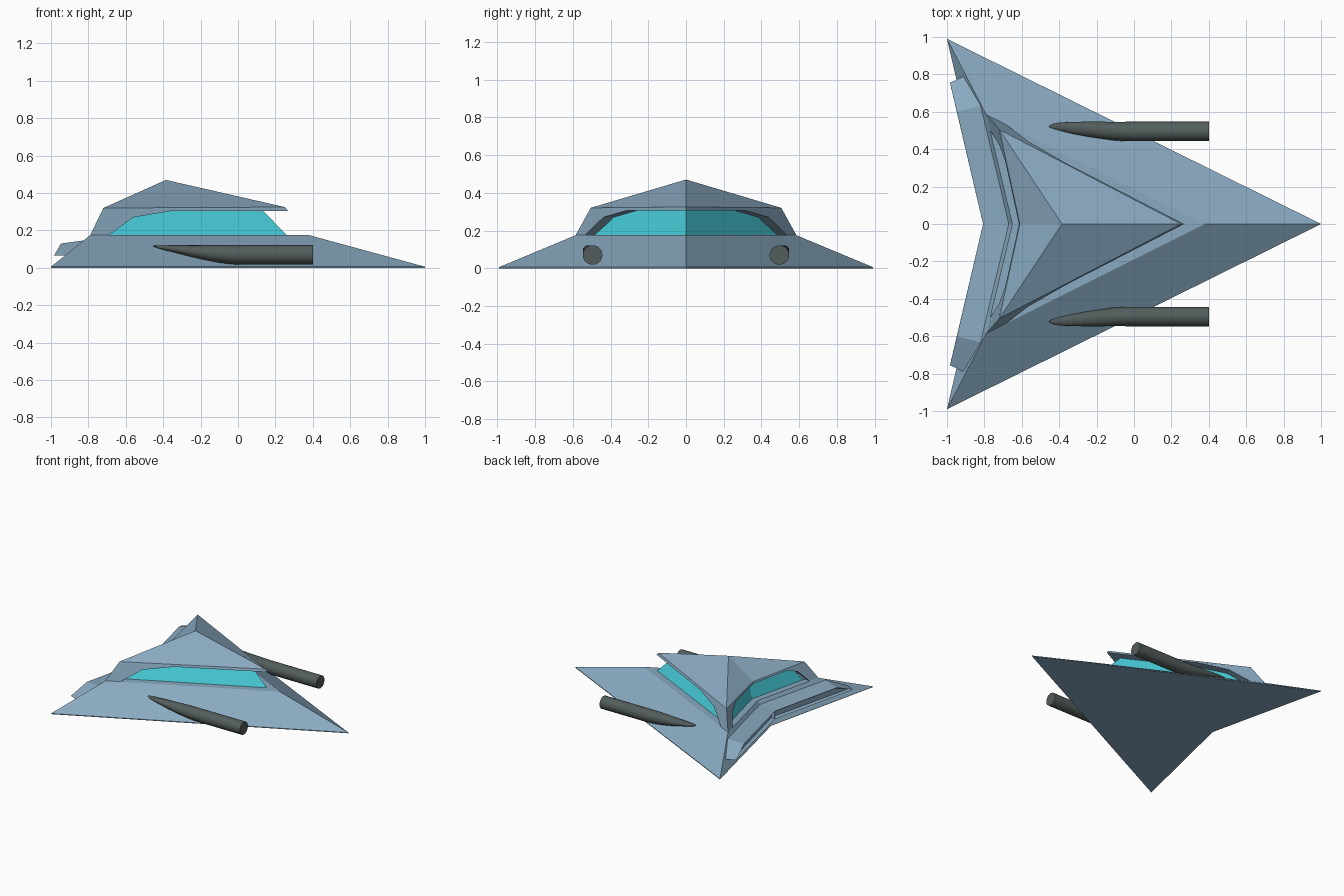
import bpy, bmesh, math
from mathutils import Vector

if "Cube" in bpy.data.objects:
    bpy.data.objects.remove(bpy.data.objects["Cube"])


def material(name, rgb):
    m = bpy.data.materials.new(name)
    m.diffuse_color = (*rgb, 1)
    m.use_nodes = True
    m.node_tree.nodes["Principled BSDF"].inputs["Base Color"].default_value = m.diffuse_color
    return m


HULL = material("hull_blue", (0.25, 0.40, 0.53))
GLASS = material("window_cyan", (0.07, 0.67, 0.77))
GUN = material("gun_grey", (0.085, 0.11, 0.105))


def finish(name, bm, mat):
    bmesh.ops.recalc_face_normals(bm, faces=bm.faces)
    me = bpy.data.meshes.new(name)
    bm.to_mesh(me)
    bm.free()
    me.materials.append(mat)
    ob = bpy.data.objects.new(name, me)
    bpy.context.collection.objects.link(ob)
    return ob


def loft(name, rings, mat):
    """Skin a stack of equal-length rings; a one-point ring makes a tip."""
    bm = bmesh.new()
    vs = [[bm.verts.new(p) for p in r] for r in rings]
    for a, b in zip(vs, vs[1:]):
        n = len(a)
        for i in range(n):
            j = (i + 1) % n
            if len(b) == 1:
                bm.faces.new((a[i], a[j], b[0]))
            else:
                bm.faces.new((a[i], a[j], b[j], b[i]))
    for r in (vs[0], vs[-1]):
        if len(r) > 2:
            bm.faces.new(r)
    return finish(name, bm, mat)


def mirror_y(ob):
    m = ob.modifiers.new("mirror", 'MIRROR')
    m.use_axis = (False, True, False)


def arrow(nose, corner, notch, z, nose_z=None):
    """Arrowhead outline: nose, left corner, rear notch, right corner."""
    cx, cy = corner
    return [(nose, 0, nose_z or z), (cx, cy, z), (notch, 0, z), (cx, -cy, z)]


# Lower hull, a flat arrowhead sloping up to the window sill
loft("lower_hull", [arrow(1, (-1, .99), -.77, 0),
                    arrow(1, (-1, .99), -.77, .006),
                    arrow(.38, (-.79, .585), -.65, .175)], HULL)

# Glass cabin set inside the frame
loft("cabin_glass", [arrow(.265, (-.717, .489), -.60, .17),
                     arrow(.13, (-.66, .40), -.565, .31)], GLASS)

# Roof: thin rim and four-sided peak
loft("roof", [arrow(.268, (-.727, .513), -.615, .305),
              arrow(.25, (-.72, .505), -.61, .32, .325),
              [(-.385, 0, .47)]], HULL)


# Corner pillars: one panel on the side and one on the rear
def sill(z):
    t = (z - .175) / .145
    nose, notch = .385 - .135 * t, -.65 + .04 * t
    return nose, notch, Vector((-.79 + .07 * t, .585 - .08 * t, z))


def panel(name, edge, rear):
    outer, inner = [], []
    shift = Vector((.05, .012, 0)) if rear else Vector((-.027, -.054, 0))
    for z, s in edge:
        nose, notch, c = sill(z)
        if rear:      # s is the y of the window edge
            p = Vector((notch + (c.x - notch) * s / c.y, s, z))
        else:         # s is the x of the window edge
            p = Vector((s, c.y * (nose - s) / (nose - c.x), z))
        outer.append(p)
        inner.append(p + shift)
    for z in (.305, .175):
        c = sill(z)[2]
        outer.append(c)
        inner.append(c + Vector((.073, -.096, 0)))
    mirror_y(loft(name, [outer, inner], HULL))


panel("side_pillar", [(.175, -.69), (.27, -.56), (.305, -.35)], False)
panel("rear_pillar", [(.175, .50), (.27, .42), (.305, .33)], True)

# Rear exhaust bar with sloping ends and a recessed slot
bm = bmesh.new()
half = [(-.807, 0, .065), (-.807, 0, .13), (-.67, 0, .148), (-.67, 0, .065),
        (-.984, .755, .065), (-.947, .60, .13), (-.815, .635, .148), (-.91, .79, .065)]
v = [bm.verts.new(p) for p in half]
for f in ((1, 2, 6, 5), (2, 3, 7, 6), (3, 0, 4, 7), (4, 5, 6, 7)):
    bm.faces.new([v[i] for i in f])
slot = bm.faces.new((v[0], v[1], v[5], v[4]))
bmesh.ops.recalc_face_normals(bm, faces=bm.faces)
bmesh.ops.inset_individual(bm, faces=[slot], thickness=.012)
bmesh.ops.translate(bm, verts=slot.verts, vec=(.03, 0, 0))
mirror_y(finish("exhaust_bar", bm, HULL))

# Side guns: round barrels whose tails sweep up and outward to a point
sections = [(.40, .495, .052, .051), (-.02, .495, .052, .051), (-.10, .496, .050, .047),
            (-.18, .502, .045, .040), (-.26, .508, .039, .031), (-.33, .514, .032, .021),
            (-.39, .519, .024, .014), (-.43, .521, .015, .008), (-.45, .521, .007, .004)]
rings = []
for x, cy, ry, rz in sections:
    rings.append([(x, cy + ry * math.cos(a), .121 - rz + rz * math.sin(a))
                  for a in (math.tau * i / 32 for i in range(32))])
rings.append([(-.455, .521, .115)])
gun = loft("side_gun", rings, GUN)
mirror_y(gun)
bpy.context.view_layer.objects.active = gun
gun.select_set(True)
bpy.ops.object.shade_smooth_by_angle(angle=math.radians(35))
